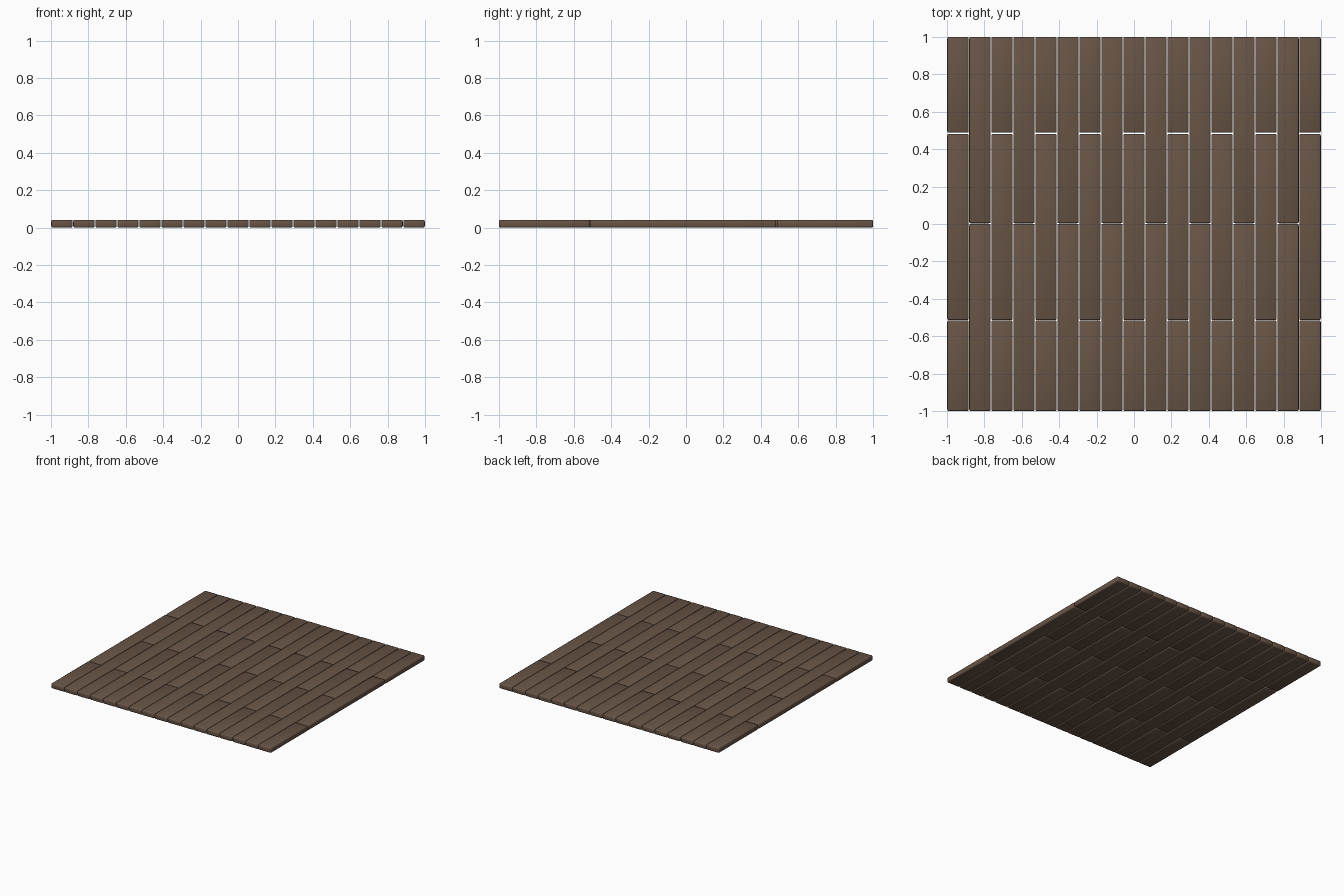
import bpy, bmesh

if "Cube" in bpy.data.objects:
    bpy.data.objects.remove(bpy.data.objects["Cube"])

COLUMNS = 17
PITCH = 2 / COLUMNS
GAP = 0.003
THICK = 0.042
BEVEL = 0.008

wood = bpy.data.materials.new("dark brown wood")
wood.diffuse_color = (0.138, 0.089, 0.060, 1)
wood.use_nodes = True
wood.node_tree.nodes["Principled BSDF"].inputs["Base Color"].default_value = wood.diffuse_color


def plank(name, x, y0, y1):
    """One floorboard with softened edges and smooth shading."""
    w, l = PITCH - GAP, y1 - y0
    bm = bmesh.new()
    bmesh.ops.create_cube(bm, size=1)
    bmesh.ops.scale(bm, vec=(w, l, THICK), verts=bm.verts)
    bmesh.ops.bevel(bm, geom=bm.edges[:], offset=BEVEL, segments=2,
                    profile=0.5, affect='EDGES', clamp_overlap=True)
    for f in bm.faces:
        f.smooth = True
    me = bpy.data.meshes.new(name)
    bm.to_mesh(me)
    bm.free()
    me.materials.append(wood)
    ob = bpy.data.objects.new(name, me)
    ob.location = (x, (y0 + y1) / 2, THICK / 2)
    bpy.context.collection.objects.link(ob)


# Staggered columns: even ones have three boards, odd ones have two
for c in range(COLUMNS):
    x = -1 + (c + 0.5) * PITCH
    if c % 2 == 0:
        spans = [(-1, -0.516), (-0.514, 0.482), (0.488, 1)]
    else:
        spans = [(-1, 0.001), (0.004, 1)]
    for i, (a, b) in enumerate(spans):
        plank(f"floorboard_{c + 1}_{i + 1}", x, a, b)
